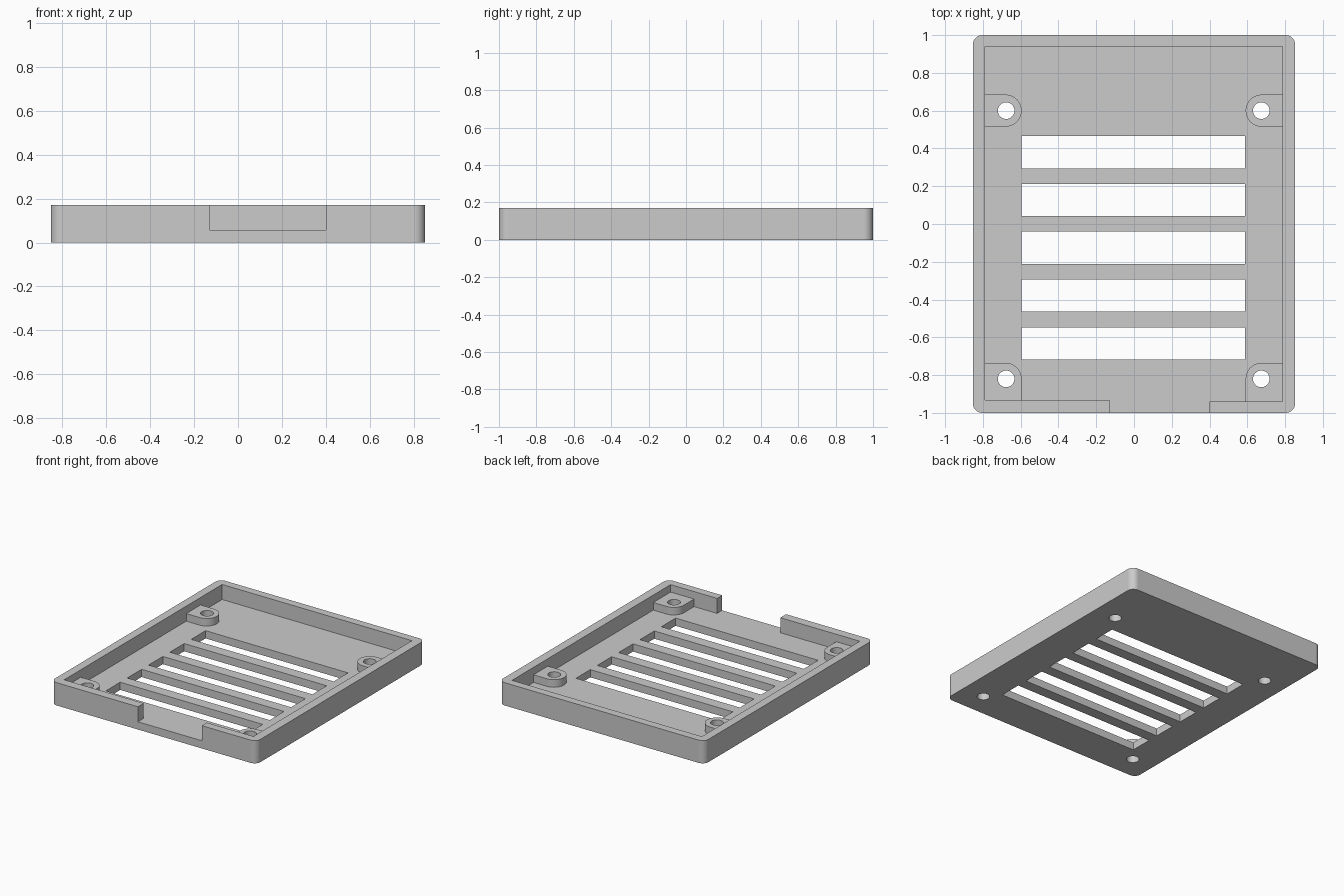
import bpy
import bmesh
from math import pi, sin, cos, radians

cube = bpy.data.objects.get("Cube")
if cube:
    bpy.data.objects.remove(cube, do_unlink=True)

HEIGHT, FLOOR, BOSS_TOP = 0.171, 0.058, 0.115

grey = bpy.data.materials.new("plain grey")
grey.use_nodes = True
grey.diffuse_color = (0.6, 0.6, 0.6, 1)
grey.node_tree.nodes["Principled BSDF"].inputs["Base Color"].default_value = (0.6, 0.6, 0.6, 1)


def rounded_rect(x0, x1, y0, y1, radii=(0, 0, 0, 0), steps=10):
    """Outline with corner radii in the order: back right, back left, front left, front right."""
    points = []
    corners = [(x1, y1, -1, -1), (x0, y1, 1, -1), (x0, y0, 1, 1), (x1, y0, -1, 1)]
    for i, ((x, y, sx, sy), r) in enumerate(zip(corners, radii)):
        if r == 0:
            points.append((x, y))
            continue
        for k in range(steps + 1):
            a = (i + k / steps) * pi / 2
            points.append((x + sx * r + r * cos(a), y + sy * r + r * sin(a)))
    return points


def circle(x, y, r, steps=32):
    return [(x + r * cos(2 * pi * k / steps), y + r * sin(2 * pi * k / steps)) for k in range(steps)]


def prism(name, outlines, z0, z1):
    """Straight extrusion of one or more separate outlines."""
    bm = bmesh.new()
    for outline in outlines:
        face = bm.faces.new([bm.verts.new((x, y, z0)) for x, y in outline])
        top = bmesh.ops.extrude_face_region(bm, geom=[face], use_keep_orig=True)["geom"]
        for v in top:
            if isinstance(v, bmesh.types.BMVert):
                v.co.z = z1
    bmesh.ops.recalc_face_normals(bm, faces=bm.faces)
    mesh = bpy.data.meshes.new(name)
    bm.to_mesh(mesh)
    bm.free()
    mesh.materials.append(grey)
    obj = bpy.data.objects.new(name, mesh)
    bpy.context.collection.objects.link(obj)
    return obj


# Solid block with rounded upright corners
tray = prism("vented_tray", [rounded_rect(-0.853, 0.853, -1, 1, [0.05] * 4)], 0, HEIGHT)

# Cavity with the connector notch in the front wall
cavity = prism("cavity_cutter", [[
    (-0.79, 0.94), (-0.79, -0.932), (-0.13, -0.932), (-0.13, -1.1),
    (0.4, -1.1), (0.4, -0.94), (0.786, -0.94), (0.786, 0.94)]], FLOOR, HEIGHT + 0.1)

# Screw bosses grow out of the side walls; the front pair also fills the corners
R = 0.085
bosses = prism("screw_bosses", [
    rounded_rect(-0.82, -0.595, 0.515, 0.685, (R, 0, 0, R)),
    rounded_rect(0.591, 0.82, 0.515, 0.685, (0, R, R, 0)),
    rounded_rect(-0.82, -0.595, -0.97, -0.735, (R, 0, 0, 0)),
    rounded_rect(0.591, 0.82, -0.97, -0.735, (0, R, 0, 0))], FLOOR / 2, BOSS_TOP)

# Vent slots and screw holes
slots = [rounded_rect(-0.595, 0.588, y - 0.085, y + 0.085)
         for y in (0.38 - 0.253 * i for i in range(5))]
holes = [circle(x, y, 0.044) for x in (-0.677, 0.674) for y in (0.6, -0.82)]
openings = prism("opening_cutter", slots + holes, -0.1, HEIGHT + 0.1)

for helper, operation in ((cavity, "DIFFERENCE"), (bosses, "UNION"), (openings, "DIFFERENCE")):
    mod = tray.modifiers.new(helper.name, "BOOLEAN")
    mod.object = helper
    mod.operation = operation
    mod.solver = "EXACT"

# Bake the cuts and drop the helpers
depsgraph = bpy.context.evaluated_depsgraph_get()
baked = bpy.data.meshes.new_from_object(tray.evaluated_get(depsgraph))
tray.modifiers.clear()
tray.data = baked
for helper in (cavity, bosses, openings):
    bpy.data.objects.remove(helper, do_unlink=True)

# Smooth the rounded corners while keeping edges sharp and flats flat
baked.shade_smooth()
baked.set_sharp_from_angle(angle=radians(30))
weighted = tray.modifiers.new("flat_faces", "WEIGHTED_NORMAL")
weighted.keep_sharp = True
